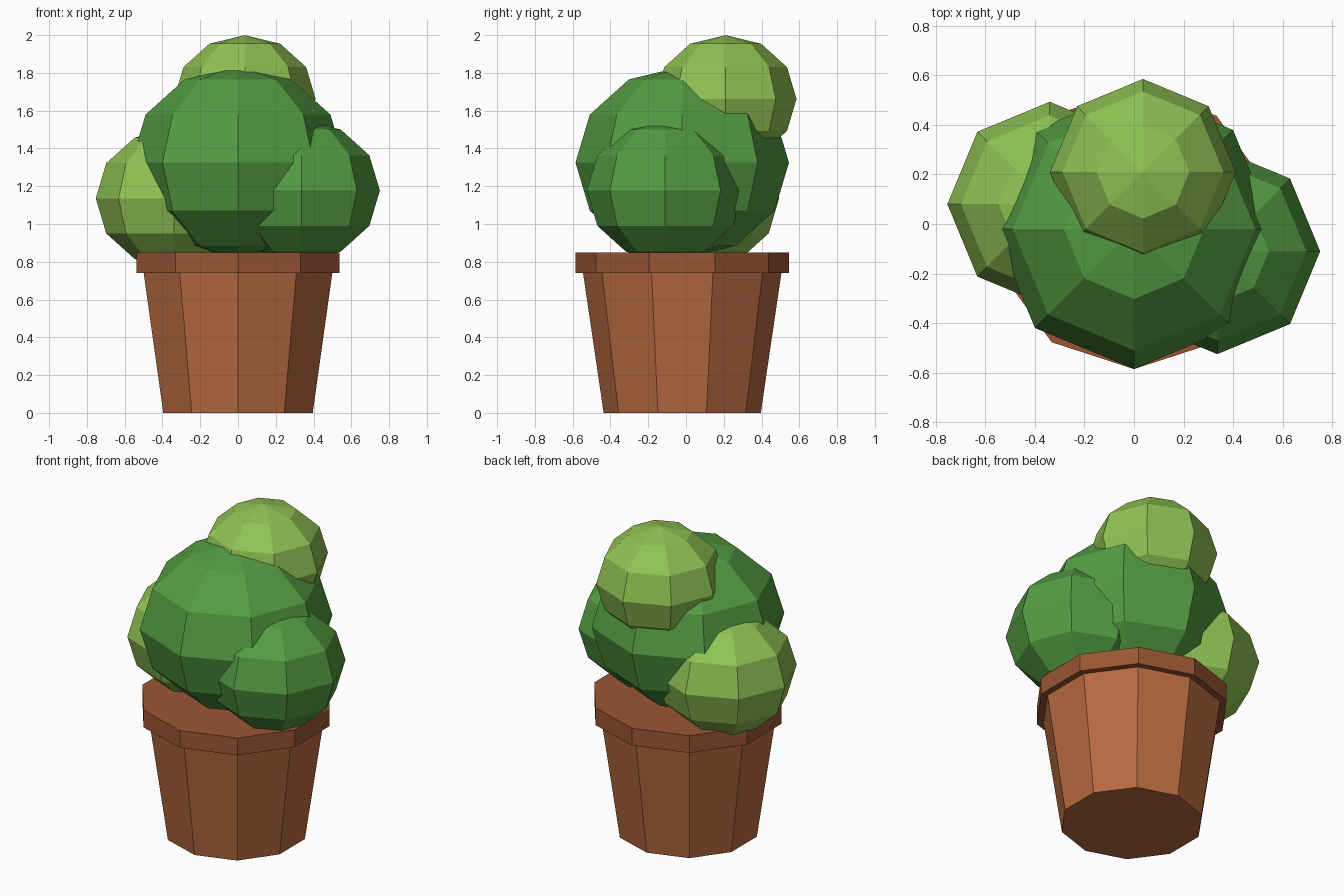
import bpy

cube = bpy.data.objects.get("Cube")
if cube:
    bpy.data.objects.remove(cube, do_unlink=True)


def material(name, rgb):
    """Flat material from 0-255 display values, stored as linear."""
    lin = [((c / 255 + 0.055) / 1.055) ** 2.4 for c in rgb]
    mat = bpy.data.materials.new(name)
    mat.use_nodes = True
    mat.diffuse_color = (*lin, 1)
    mat.node_tree.nodes["Principled BSDF"].inputs["Base Color"].default_value = (*lin, 1)
    return mat


terracotta = material("terracotta", (184, 106, 64))
dark_terracotta = material("dark terracotta", (154, 86, 52))
leaf_green = material("leaf green", (84, 156, 66))
light_green = material("light green", (143, 194, 83))


def finish(name, mat):
    obj = bpy.context.object
    obj.name = obj.data.name = name
    obj.data.materials.append(mat)
    return obj


def pot_section(name, r_low, r_high, z_low, z_high, mat):
    """Ten-sided section with a corner facing the front."""
    bpy.ops.mesh.primitive_cone_add(
        vertices=10, radius1=r_low, radius2=r_high, depth=z_high - z_low,
        location=(0, -0.02, (z_low + z_high) / 2))
    finish(name, mat)


def foliage(name, centre, radius, mat):
    """Faceted, slightly squashed ball of leaves."""
    bpy.ops.mesh.primitive_uv_sphere_add(
        segments=8, ring_count=6, radius=radius, location=centre)
    finish(name, mat).scale.z = 0.9


# Pot
pot_section("pot_body", 0.416, 0.525, 0, 0.74, terracotta)
pot_section("pot_rim", 0.565, 0.565, 0.74, 0.85, dark_terracotta)

# Leaf clumps
foliage("main_foliage", (0, -0.02, 1.325), 0.565, leaf_green)
foliage("left_foliage", (0.336, -0.11, 1.177), 0.415, leaf_green)
foliage("right_foliage", (-0.34, 0.08, 1.136), 0.413, light_green)
foliage("top_foliage", (0.036, 0.21, 1.662), 0.375, light_green)
